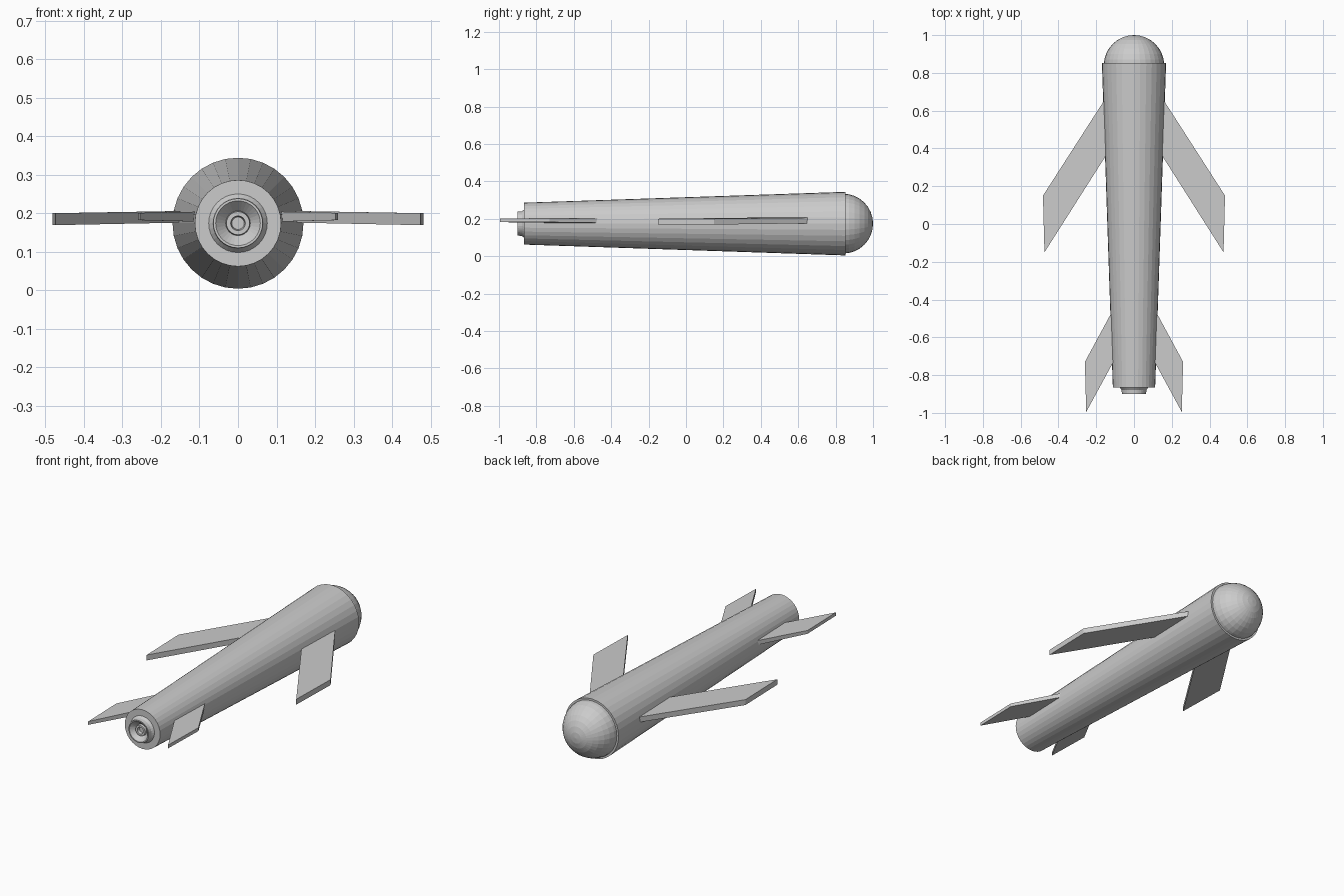
import bpy
import bmesh
from math import cos, sin, tau

if "Cube" in bpy.data.objects:
    bpy.data.objects.remove(bpy.data.objects["Cube"], do_unlink=True)

AXIS_Z = 0.174
SIDES = 32

grey = bpy.data.materials.new("light grey")
grey.use_nodes = True
colour = (0.6, 0.6, 0.6, 1)
grey.diffuse_color = colour
grey.node_tree.nodes["Principled BSDF"].inputs["Base Color"].default_value = colour


def finish(name, bm):
    bmesh.ops.recalc_face_normals(bm, faces=bm.faces)
    mesh = bpy.data.meshes.new(name)
    bm.to_mesh(mesh)
    bm.free()
    mesh.materials.append(grey)
    obj = bpy.data.objects.new(name, mesh)
    bpy.context.collection.objects.link(obj)
    return obj


def lathe(name, profile):
    """Turn (radius, y) points around the fuselage axis, capping both ends."""
    bm = bmesh.new()
    rings = []
    for r, y in profile:
        rings.append([bm.verts.new((r * cos(tau * i / SIDES), y,
                                    AXIS_Z + r * sin(tau * i / SIDES)))
                      for i in range(SIDES)])
    for a, b in zip(rings, rings[1:]):
        for i in range(SIDES):
            j = (i + 1) % SIDES
            bm.faces.new((a[i], a[j], b[j], b[i]))
    bm.faces.new(rings[0])
    bm.faces.new(rings[-1])
    return finish(name, bm)


def fin(name, side, outline, root_z, tip_z):
    """Swept slab: outline runs root front, tip front, tip back, root back."""
    bm = bmesh.new()
    layers = []
    for k in (0, 1):
        heights = (root_z[k], tip_z[k], tip_z[k], root_z[k])
        layers.append([bm.verts.new((side * x, y, z))
                       for (x, y), z in zip(outline, heights)])
    low, high = layers
    bm.faces.new(low)
    bm.faces.new(high)
    for i in range(4):
        j = (i + 1) % 4
        bm.faces.new((low[i], low[j], high[j], high[i]))
    return finish(name, bm)


# Tapered fuselage
lathe("fuselage", [(0.112, -0.865), (0.17, 0.853)])

# Hollow nozzle with a stepped bore
lathe("nozzle", [(0.08, -0.86), (0.066, -0.878), (0.064, -0.9), (0.058, -0.9),
                 (0.032, -0.872), (0.03, -0.885), (0.019, -0.885), (0.016, -0.868)])

# Rounded dome set into the wide end
bm = bmesh.new()
bmesh.ops.create_uvsphere(bm, u_segments=SIDES, v_segments=16, radius=0.16)
for v in bm.verts:
    x, y, z = v.co
    v.co = (x, z + 0.84, AXIS_Z + y)
finish("dome", bm)

# Swept wings and tail fins on both sides
for label, side in (("left", 1), ("right", -1)):
    fin(label + "_wing", side,
        [(0.08, 0.775), (0.482, 0.15), (0.474, -0.15), (0.08, 0.47)],
        (0.177, 0.207), (0.169, 0.2))
    fin(label + "_tail_fin", side,
        [(0.06, -0.36), (0.26, -0.73), (0.253, -0.995), (0.06, -0.64)],
        (0.177, 0.205), (0.182, 0.201))
